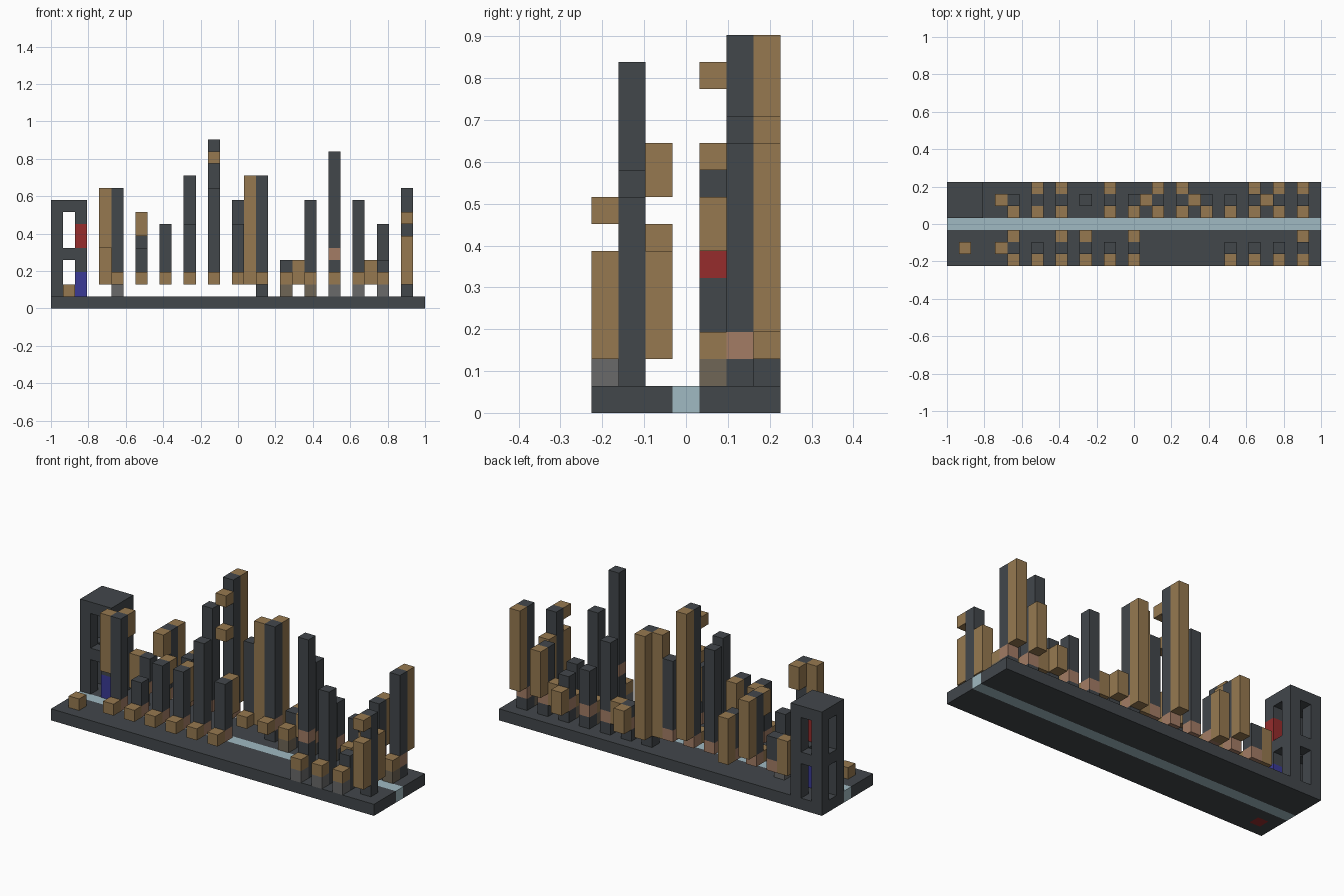
import bpy
import bmesh
from mathutils import Matrix, Vector

cube = bpy.data.objects.get("Cube")
if cube:
    bpy.data.objects.remove(cube, do_unlink=True)

UNIT = 2 / 31          # one block
LENGTH, DEPTH = 31, 7  # footprint in blocks


def linear(channel):
    c = channel / 255
    return c / 12.92 if c <= 0.04045 else ((c + 0.055) / 1.055) ** 2.4


def material(name, *rgb):
    mat = bpy.data.materials.new(name)
    color = [linear(c) for c in rgb] + [1]
    mat.use_nodes = True
    mat.diffuse_color = color
    shader = mat.node_tree.nodes["Principled BSDF"]
    shader.inputs["Base Color"].default_value = color
    shader.inputs["Roughness"].default_value = 0.8
    return mat


dark = material("charcoal", 66, 71, 75)
brown = material("tan brown", 150, 121, 80)
pink = material("dusty pink", 163, 124, 101)
water = material("pale blue", 160, 186, 194)
red = material("deep red", 150, 44, 44)
blue = material("deep blue", 58, 58, 150)
grey = material("glass grey", 106, 106, 106)
umber = material("glass umber", 112, 102, 86)


def block(name, mat, low, high):
    """Box between two grid corners."""
    low, high = Vector(low), Vector(high)
    size = (high - low) * UNIT
    middle = (low + high) / 2 - Vector((LENGTH / 2, DEPTH / 2, 0))
    bm = bmesh.new()
    bmesh.ops.create_cube(bm, size=1, matrix=Matrix.Translation(middle * UNIT) @ Matrix.Diagonal((*size, 1)))
    mesh = bpy.data.meshes.new(name)
    bm.to_mesh(mesh)
    bm.free()
    mesh.materials.append(mat)
    obj = bpy.data.objects.new(name, mesh)
    bpy.context.collection.objects.link(obj)
    return obj


def column(name, mat, i, j, bottom, top):
    """One-block-wide column standing in a grid cell."""
    return block(name, mat, (i, j, bottom), (i + 1, j + 1, top))


# Base slab with a water channel along the middle and one red cell
block("base_back", dark, (0, 4, 0), (LENGTH, DEPTH, 1))
block("base_channel", water, (0, 3, 0), (LENGTH, 4, 1))
block("base_front", dark, (2, 0, 0), (LENGTH, 3, 1))
block("base_front_end", dark, (0, 0, 0), (1, 3, 1))
column("base_filler_outer", dark, 1, 0, 0, 1)
column("base_filler_inner", dark, 1, 2, 0, 1)
column("base_red_cell", red, 1, 1, 0, 1)
column("marker_block", brown, 1, 1, 1, 2)

# Open gate tower: corner pillars, a middle ring and a roof
for i, j in ((0, 4), (0, 6), (2, 6)):
    column("gate_pillar", dark, i, j, 1, 8)
for mat, bottom, top in ((blue, 1, 3), (dark, 3, 5), (red, 5, 7), (dark, 7, 8)):
    column("gate_signal_pillar", mat, 2, 4, bottom, top)
for i, j in ((1, 4), (0, 5), (2, 5), (1, 6)):
    column("gate_ring", dark, i, j, 4, 5)
block("gate_roof", dark, (0, 4, 8), (3, 7, 9))

# Front row of towers
front_heights = {5: 10, 7: 5, 9: 7, 11: 7, 13: 10, 15: 7, 23: 13, 25: 9, 27: 4, 29: 8}
for i, top in front_heights.items():
    if i < 20:
        column("front_tower_foot", pink, i, 1, 2, 3)
        column("front_tower", dark, i, 1, 3, top)
    elif i == 23:
        column("front_tower_foot", dark, i, 1, 1, 4)
        column("front_tower_band", pink, i, 1, 4, 5)
        column("front_tower", dark, i, 1, 5, top)
    else:
        column("front_tower", dark, i, 1, 1, top)
    if i < 29:
        column("front_porch", brown, i, 0, 2, 3)
        if i > 20:
            column("front_porch_glass", grey, i, 0, 1, 2)

# Back row of towers
back_heights = {5: 5, 7: 8, 9: 6, 11: 11, 13: 14, 15: 9, 17: 11, 19: 4,
                21: 9, 23: 6, 25: 5, 27: 7, 29: 10}
for i, top in back_heights.items():
    if i > 16:
        column("back_tower_foot", dark, i, 5, 1, 2)
    column("back_tower_band", pink, i, 5, 2, 3)
    column("back_tower", dark, i, 5, 3, top)
    if i != 11:
        column("back_porch", brown, i, 4, 2, 3)
    if i > 18:
        column("back_porch_glass", umber, i, 4, 1, 2)
column("back_porch_glass", grey, 5, 4, 1, 2)

# Brown wings on the rear faces: column -> bottom, top
rear_wings = {7: (3, 8), 9: (2, 6), 13: (3, 14), 17: (2, 11),
              19: (2, 4), 25: (2, 4), 27: (3, 7), 29: (3, 10)}
for i, span in rear_wings.items():
    column("rear_wing", brown, i, 6, *span)

# Brown wings on the ends of back towers
for i, span in {4: (2, 5), 16: (2, 11), 20: (2, 4), 26: (2, 4)}.items():
    column("end_wing", brown, i, 5, *span)
column("front_end_wing", brown, 4, 1, 5, 10)

# Wings of the front row facing the channel
for i, span in {5: (8, 10), 9: (5, 7), 11: (4, 7), 15: (4, 7), 29: (2, 6)}.items():
    column("channel_wing", brown, i, 2, *span)

# Balconies
for i, bottom, top in ((7, 6, 8), (13, 9, 10), (13, 12, 13)):
    column("back_balcony", brown, i, 4, bottom, top)
column("front_balcony_low", brown, 29, 0, 2, 6)
column("front_balcony_high", brown, 29, 0, 7, 8)
